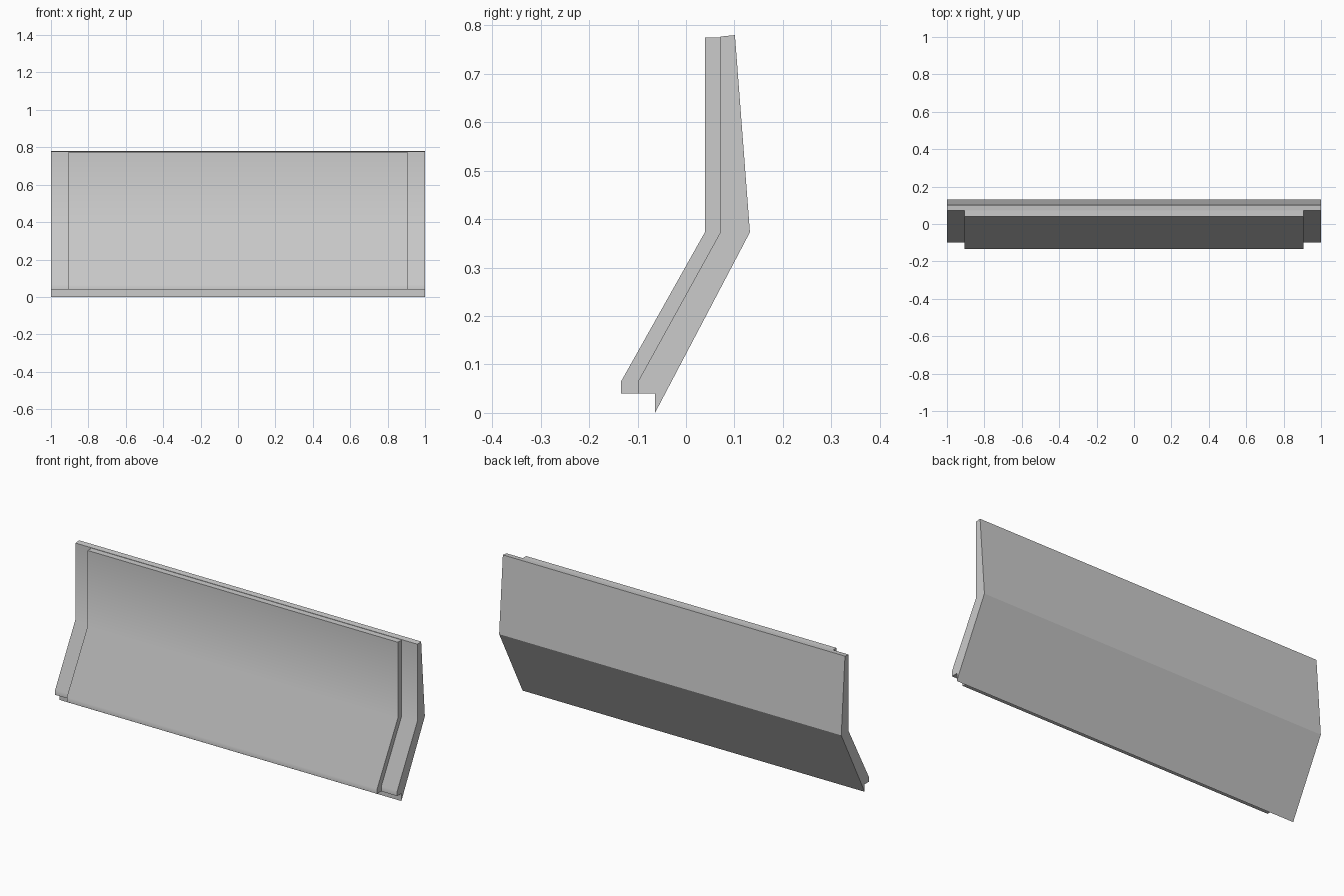
import bpy
import bmesh
import math

if "Cube" in bpy.data.objects:
    bpy.data.objects.remove(bpy.data.objects["Cube"])

grey = bpy.data.materials.new("light_grey")
grey.diffuse_color = (0.6, 0.6, 0.6, 1)
grey.use_nodes = True
grey.node_tree.nodes["Principled BSDF"].inputs["Base Color"].default_value = grey.diffuse_color


def extrude_profile(name, profile, half_width, open_edges=()):
    """Extrude a (y, z) profile along x; open_edges are left without a face."""
    bm = bmesh.new()
    left = [bm.verts.new((-half_width, y, z)) for y, z in profile]
    right = [bm.verts.new((half_width, y, z)) for y, z in profile]
    n = len(profile)
    bm.faces.new(left)
    bm.faces.new(right[::-1])
    for i in range(n):
        if i not in open_edges:
            j = (i + 1) % n
            bm.faces.new((left[j], left[i], right[i], right[j]))
    bmesh.ops.recalc_face_normals(bm, faces=bm.faces[:])
    mesh = bpy.data.meshes.new(name)
    bm.to_mesh(mesh)
    bm.free()
    mesh.materials.append(grey)
    obj = bpy.data.objects.new(name, mesh)
    bpy.context.collection.objects.link(obj)
    # Gentle front bends are smooth, the back ridge stays sharp
    bpy.ops.object.select_all(action='DESELECT')
    obj.select_set(True)
    bpy.context.view_layer.objects.active = obj
    bpy.ops.object.shade_smooth_by_angle(angle=math.radians(30))
    return obj


# Full-width bent back plate with a drip edge at the bottom
extrude_profile("back_plate", [
    (-0.064, 0.0), (0.132, 0.373), (0.101, 0.78), (0.071, 0.777),
    (0.071, 0.373), (-0.099, 0.065), (-0.099, 0.04), (-0.064, 0.04)], 1.0)

# Narrower raised front panel, open where it lies against the plate
extrude_profile("front_panel", [
    (-0.134, 0.04), (-0.099, 0.04), (-0.099, 0.065), (0.071, 0.373),
    (0.071, 0.775), (0.039, 0.775), (0.039, 0.373), (-0.134, 0.065)],
    0.907, open_edges=(1, 2, 3))
